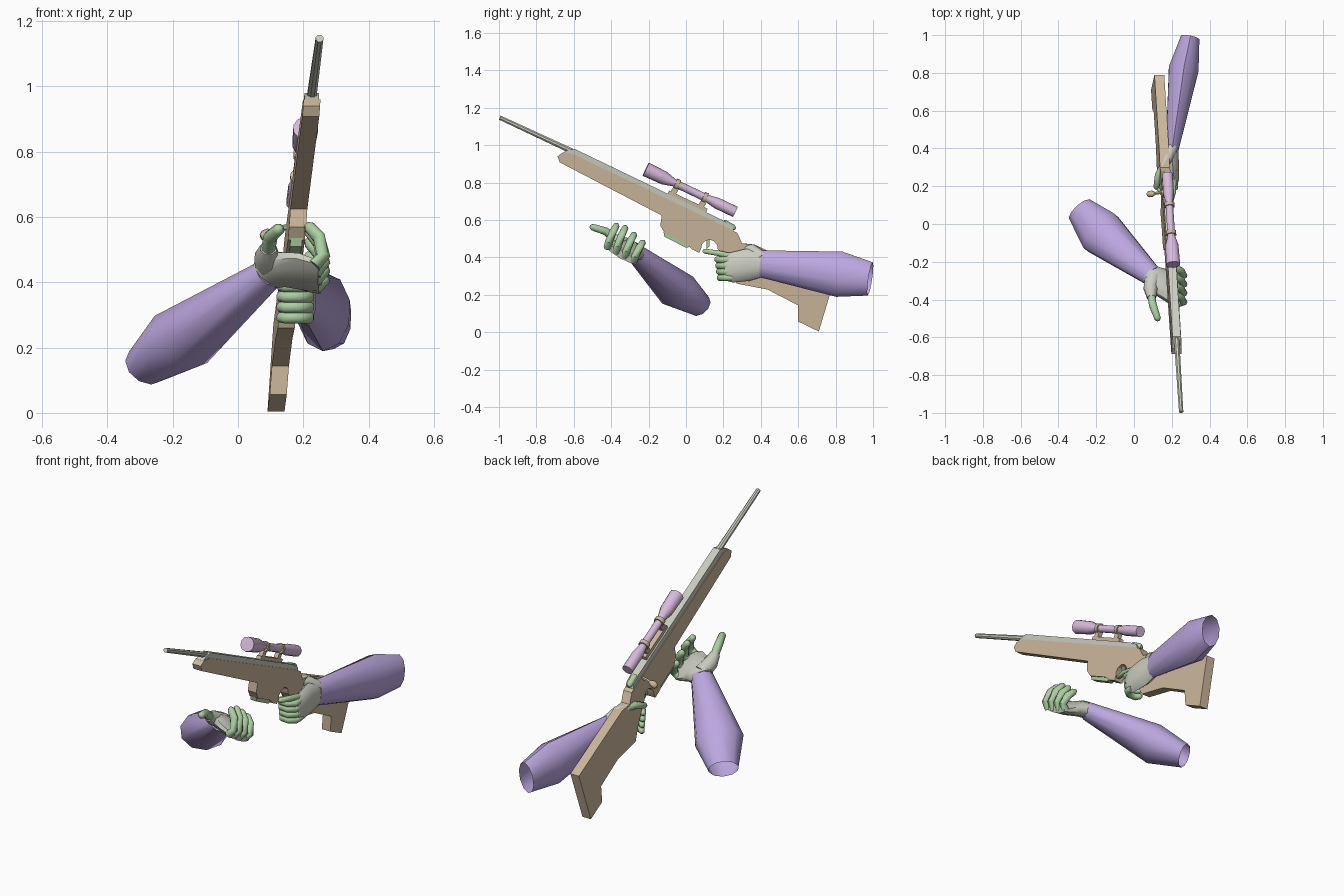
import bpy, bmesh, math
from mathutils import Vector


def material(name, r, g, b):
    lin = [((c / 255 + 0.055) / 1.055) ** 2.4 for c in (r, g, b)]
    m = bpy.data.materials.new(name)
    m.diffuse_color = (*lin, 1)
    return m


TAN = material("tan", 205, 184, 156)
GREY = material("pale grey", 203, 205, 192)
GREEN = material("soft green", 172, 206, 162)
PURPLE = material("purple", 188, 167, 224)
PINK = material("pink", 217, 187, 221)


def finish(name, bm, mat, angle):
    bmesh.ops.recalc_face_normals(bm, faces=bm.faces)
    me = bpy.data.meshes.new(name)
    bm.to_mesh(me)
    bm.free()
    me.materials.append(mat)
    ob = bpy.data.objects.new(name, me)
    bpy.context.collection.objects.link(ob)
    bpy.ops.object.select_all(action='DESELECT')
    ob.select_set(True)
    bpy.context.view_layer.objects.active = ob
    bpy.ops.object.shade_smooth_by_angle(angle=math.radians(angle))
    return ob


def gun(y, z, dx=0.0):
    """Point on the leaning centre plane of the rifle."""
    return Vector((0.1355 - 0.0275 * y + 0.0757 * z + dx, y, z))


def plate(name, outline, half, mat):
    """Side outline given width across the rifle plane."""
    bm = bmesh.new()
    sides = [[bm.verts.new(gun(y, z, s * half)) for y, z in outline] for s in (-1, 1)]
    bm.faces.new(sides[0])
    bm.faces.new(sides[1][::-1])
    n = len(outline)
    for i in range(n):
        j = (i + 1) % n
        bm.faces.new((sides[0][i], sides[0][j], sides[1][j], sides[1][i]))
    return finish(name, bm, mat, 25)


def loft(name, path, radii, mat, sides=8, hint=None, cap=True, angle=50):
    """Tube through points; radii are numbers or (sideways, upright) pairs."""
    path = [Vector(p) for p in path]
    bm = bmesh.new()
    rings = []
    for i, p in enumerate(path):
        t = (path[min(i + 1, len(path) - 1)] - path[max(i - 1, 0)]).normalized()
        u = Vector(hint) if hint else t.cross(Vector((0, 0, 1)))
        u = (u - t * u.dot(t)).normalized()
        v = u.cross(t)
        ru, rv = radii[i] if isinstance(radii[i], tuple) else (radii[i], radii[i])
        angles = [2 * math.pi * (k + 0.5) / sides for k in range(sides)]
        rings.append([bm.verts.new(p + u * ru * math.cos(a) + v * rv * math.sin(a)) for a in angles])
    for a, b in zip(rings, rings[1:]):
        for k in range(sides):
            j = (k + 1) % sides
            bm.faces.new((a[k], a[j], b[j], b[k]))
    bm.faces.new(rings[0])
    if cap:
        bm.faces.new(rings[-1])
    return finish(name, bm, mat, angle)


def finger(name, path, r):
    """Rounded digit: extra narrow ring at the tip."""
    pts = [Vector(p) for p in path]
    pts.append(pts[-1] + (pts[-1] - pts[-2]).normalized() * r * 0.6)
    loft(name, pts, [r] * (len(pts) - 2) + [r * 0.85, r * 0.4], GREEN, 8, angle=60)


# Stock with trigger opening, grip and butt
opening = [(0.125 - 0.045 * math.cos(a), 0.445 + 0.05 * math.sin(a))
           for a in [math.pi * k / 6 for k in range(7)]]
plate("stock", [(-0.687, 0.94), (-0.66, 0.96), (-0.61, 0.955), (0.24, 0.55), (0.275, 0.53),
                (0.30, 0.475), (0.37, 0.467), (0.79, 0.27), (0.71, 0.004), (0.60, 0.057),
                (0.60, 0.143), (0.436, 0.228), (0.27, 0.26), (0.24, 0.33), (0.19, 0.42)]
      + opening[::-1] + [(0.07, 0.425), (0.03, 0.445), (0.0, 0.475), (-0.115, 0.53),
                         (-0.137, 0.57), (-0.13, 0.624), (-0.675, 0.908)], 0.026, TAN)

# Receiver strip, barrel, magazine and trigger
plate("receiver", [(-0.665, 0.955), (-0.64, 0.97), (-0.595, 0.98), (0.20, 0.597), (0.25, 0.565),
                   (0.255, 0.54), (-0.60, 0.945)], 0.022, GREY)
loft("barrel", [gun(-0.995, 1.147), gun(-0.55, 0.94)], [0.0125, 0.016], GREY, 8, angle=30)
plate("magazine", [(-0.12, 0.535), (-0.115, 0.51), (0.0, 0.452), (0.02, 0.455), (0.015, 0.48)], 0.018, GREEN)
plate("trigger", [(0.11, 0.50), (0.125, 0.50), (0.125, 0.46), (0.11, 0.445)], 0.006, GREEN)

# Bolt
loft("bolt_end", [gun(0.20, 0.585), gun(0.25, 0.56), gun(0.265, 0.552)], [0.02, 0.018, 0.008], GREEN)
loft("bolt_handle", [(0.175, 0.17, 0.575), (0.13, 0.165, 0.565), (0.10, 0.16, 0.55)], [0.009] * 3, TAN, 6)
loft("bolt_knob", [(0.11, 0.162, 0.555), (0.095, 0.16, 0.549), (0.08, 0.158, 0.542), (0.07, 0.156, 0.538)],
     [0.009, 0.018, 0.018, 0.009], TAN)


# Scope, measured along its own axis from the front lens
def scope(d):
    return gun(-0.215 + 0.903 * d, 0.871 - 0.43 * d)


loft("scope_tube", [scope(d) for d in (0, 0.11, 0.165, 0.37, 0.42, 0.53)],
     [0.039, 0.036, 0.021, 0.021, 0.03, 0.03], PINK, 10)
for n, d in (("front", 0.185), ("rear", 0.35)):
    loft(n + "_scope_ring", [scope(d - 0.011), scope(d + 0.011)], [0.028, 0.028], TAN, 10)
    c = scope(d)
    plate(n + "_scope_mount", [(c.y - 0.016, c.z - 0.008), (c.y + 0.012, c.z - 0.022),
                               (c.y - 0.014, c.z - 0.068), (c.y - 0.04, c.z - 0.05)], 0.012, TAN)
plate("scope_rail", [(-0.09, 0.757), (0.115, 0.66), (0.105, 0.635), (-0.10, 0.735)], 0.014, TAN)

# Sleeves, open at the elbow
loft("rear_sleeve", [(0.203, 0.40, 0.366), (0.263, 0.82, 0.31), (0.297, 0.985, 0.285)],
     [(0.036, 0.072), (0.083, 0.122), (0.052, 0.09)], PURPLE, 10, cap=False)
loft("front_sleeve", [(0.095, -0.275, 0.428), (-0.175, -0.045, 0.225), (-0.285, 0.075, 0.142)],
     [(0.057, 0.047), (0.128, 0.102), (0.078, 0.062)], PURPLE, 10, cap=False)

# Rear hand around the grip
loft("rear_palm", [(0.202, 0.42, 0.366), (0.203, 0.33, 0.36), (0.212, 0.24, 0.345), (0.212, 0.205, 0.342)],
     [(0.034, 0.066), (0.036, 0.086), (0.028, 0.08), (0.018, 0.066)], GREY, 10)
loft("rear_thumb_base", [(0.205, 0.41, 0.40), (0.175, 0.35, 0.44), (0.15, 0.30, 0.455)],
     [0.032, 0.034, 0.022], GREY)
finger("rear_thumb", [(0.16, 0.32, 0.453), (0.128, 0.26, 0.46), (0.118, 0.195, 0.435)], 0.019)
for i in range(4):
    z, s = 0.292 + 0.032 * i, 0.004 * i
    finger("rear_finger_%d" % (i + 1), [(0.215, 0.245 - s, z), (0.216, 0.205 - s, z), (0.185, 0.182 - s, z),
                                        (0.145, 0.185 - s, z), (0.13, 0.205 - s, z)], 0.019)
finger("trigger_finger", [(0.21, 0.25, 0.405), (0.208, 0.17, 0.423), (0.19, 0.10, 0.433)], 0.016)

# Front hand, palm up
across = (0, 0.87, -0.49)
loft("front_palm", [(0.08, -0.262, 0.425), (0.13, -0.30, 0.44), (0.20, -0.335, 0.43), (0.252, -0.345, 0.415)],
     [(0.055, 0.045), (0.082, 0.042), (0.10, 0.034), (0.094, 0.022)], GREY, 10, across)
loft("front_thumb_base", [(0.10, -0.28, 0.44), (0.088, -0.34, 0.475), (0.093, -0.39, 0.505)],
     [0.045, 0.04, 0.026], GREY)
finger("front_thumb", [(0.09, -0.37, 0.49), (0.10, -0.43, 0.54), (0.125, -0.50, 0.562)], 0.022)
for i in range(4):
    y, z = -0.42 + 0.047 * i, 0.452 - 0.024 * i
    k = (1.0, 1.1, 1.0, 0.85)[i]
    finger("front_finger_%d" % (i + 1), [(0.235, y, z), (0.262, y + 0.008, z + 0.03 * k),
                                         (0.248, y + 0.03, z + 0.085 * k), (0.218, y + 0.048, z + 0.118 * k)], 0.021)
